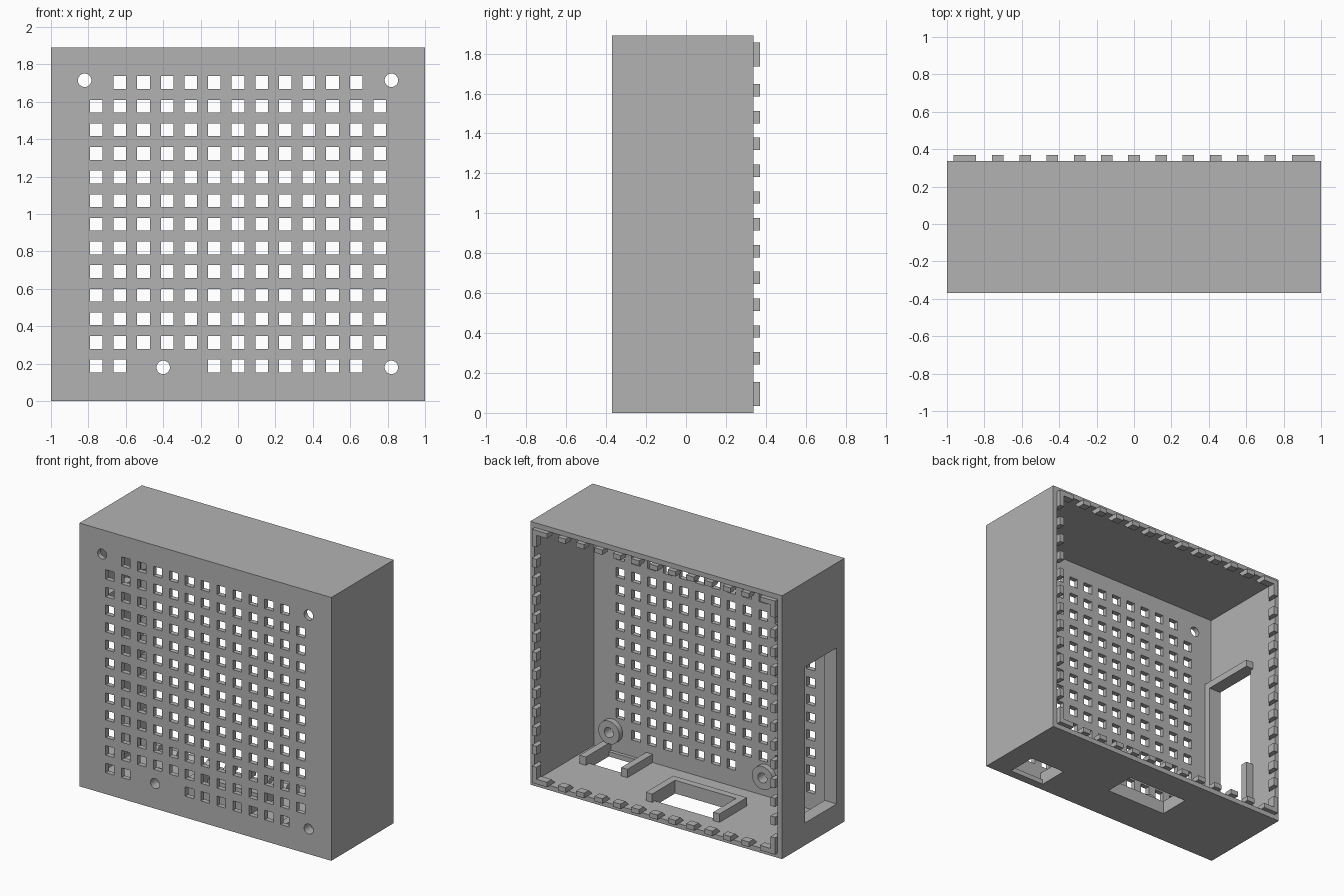
import bpy, bmesh
from mathutils import Matrix, Vector

if "Cube" in bpy.data.objects:
    bpy.data.objects.remove(bpy.data.objects["Cube"])

grey = bpy.data.materials.new("plain grey")
grey.use_nodes = True
grey.diffuse_color = (0.45, 0.45, 0.45, 1)
grey.node_tree.nodes["Principled BSDF"].inputs["Base Color"].default_value = (0.45, 0.45, 0.45, 1)

HEIGHT, FRONT, RIM = 1.89, -0.37, 0.338
WALL, LIP = 0.035, 0.07
MID = HEIGHT / 2


def box(bm, x, y, z):
    """Add a box from three (low, high) ranges and return its vertices."""
    verts = bmesh.ops.create_cube(bm, size=1)["verts"]
    for v in verts:
        for i, (a, b) in enumerate((x, y, z)):
            v.co[i] = b if v.co[i] > 0 else a
    return verts


def cylinder(bm, x, z, radius, y0, y1):
    """Add a cylinder running along y."""
    matrix = Matrix.Translation((x, (y0 + y1) / 2, z)) @ Matrix.Rotation(1.5707963, 4, "X")
    bmesh.ops.create_cone(bm, cap_ends=True, segments=32, radius1=radius,
                          radius2=radius, depth=y1 - y0, matrix=matrix)


def make(name, bm):
    mesh = bpy.data.meshes.new(name)
    bm.to_mesh(mesh)
    bm.free()
    mesh.materials.append(grey)
    obj = bpy.data.objects.new(name, mesh)
    bpy.context.collection.objects.link(obj)
    return obj


def cut(obj, cutter):
    mod = obj.modifiers.new("cut", "BOOLEAN")
    mod.operation, mod.solver, mod.object = "DIFFERENCE", "EXACT", cutter
    bpy.context.view_layer.objects.active = obj
    bpy.ops.object.modifier_apply(modifier=mod.name)


# Open-backed case
bm = bmesh.new()
box(bm, (-1, 1), (FRONT, RIM), (0, HEIGHT))
case = make("case", bm)
bm = bmesh.new()
box(bm, (WALL - 1, 1 - WALL), (FRONT + WALL, 1), (WALL, HEIGHT - WALL))
cavity = make("cavity_cutter", bm)

# Vent grid, screw holes and connector openings
bm = bmesh.new()
PITCH, HALF = 0.1263, 0.034
for col in range(-6, 7):
    for row in range(-6, 7):
        if row == 6 and abs(col) == 6:
            continue
        if row == -6 and col in (-4, -3, -2, 6):
            continue
        x, z = col * PITCH, MID + row * PITCH
        box(bm, (x - HALF, x + HALF), (-0.5, -0.3), (z - HALF, z + HALF))
low_screws = [(-0.4, 0.18), (0.82, 0.18)]
for x, z in low_screws + [(-0.82, 1.715), (0.82, 1.715)]:
    cylinder(bm, x, z, 0.036, -0.5, -0.2)
box(bm, (0.55, 0.83), (-0.31, -0.09), (-0.1, 0.1))
box(bm, (-0.335, 0.15), (-0.09, 0.14), (-0.1, 0.1))
box(bm, (-1.1, -0.9), (-0.28, 0.08), (0.16, 1.28))
openings = make("opening_cutter", bm)

# Raised screw bosses
bm = bmesh.new()
for x, z in low_screws:
    cylinder(bm, x, z, 0.083, FRONT + WALL, -0.295)
bosses = make("screw_bosses", bm)

cut(case, cavity)
cut(case, openings)
cut(bosses, openings)
for helper in (cavity, openings):
    bpy.data.objects.remove(helper)

# Rails around the two floor openings
bm = bmesh.new()
rail = (WALL, 0.095)
for x in (0.5, 0.83):
    box(bm, (x, x + 0.05), (FRONT + WALL, -0.05), rail)
for x in (-0.385, 0.15):
    box(bm, (x, x + 0.05), (-0.14, 0.17), rail)
box(bm, (-0.335, 0.15), (-0.14, -0.09), rail)
make("floor_rails", bm)

# Frame inside the side window
bm = bmesh.new()
depth = (WALL - 1, -0.905)
box(bm, depth, (-0.33, 0.11), (1.28, 1.33))
box(bm, depth, (-0.33, -0.28), (0.16, 1.28))
box(bm, depth, (-0.33, 0.11), (0.11, 0.16))
box(bm, depth, (0.06, 0.11), (0.16, 0.53))
make("window_frame", bm)


# Lid-locating teeth, tapered where they meet the inside walls
def tooth(bm, axis, side, a, b):
    """axis 0: tooth on a side wall; axis 2: tooth on the top or floor."""
    half = 1 if axis == 0 else MID
    ends = sorted((side * (half - WALL), side * (half - LIP)))
    span = [None, (0.28, 0.37), None]
    span[axis], span[2 - axis] = ends, (a, b)
    for v in box(bm, *span):
        if v.co.y < 0.3 and abs(v.co[axis]) < half - WALL - 0.01:
            v.co.y = 0.315
        v.co += Vector((0, 0, MID))


bm = bmesh.new()
for axis, step, reach in ((2, 0.1455, 1 - WALL), (0, 0.1343, MID - WALL)):
    for side in (-1, 1):
        for i in range(-5, 6):
            tooth(bm, axis, side, i * step - 0.031, i * step + 0.031)
        tooth(bm, axis, side, -reach, 0.12 - reach)
        tooth(bm, axis, side, reach - 0.12, reach)
make("rim_teeth", bm)
